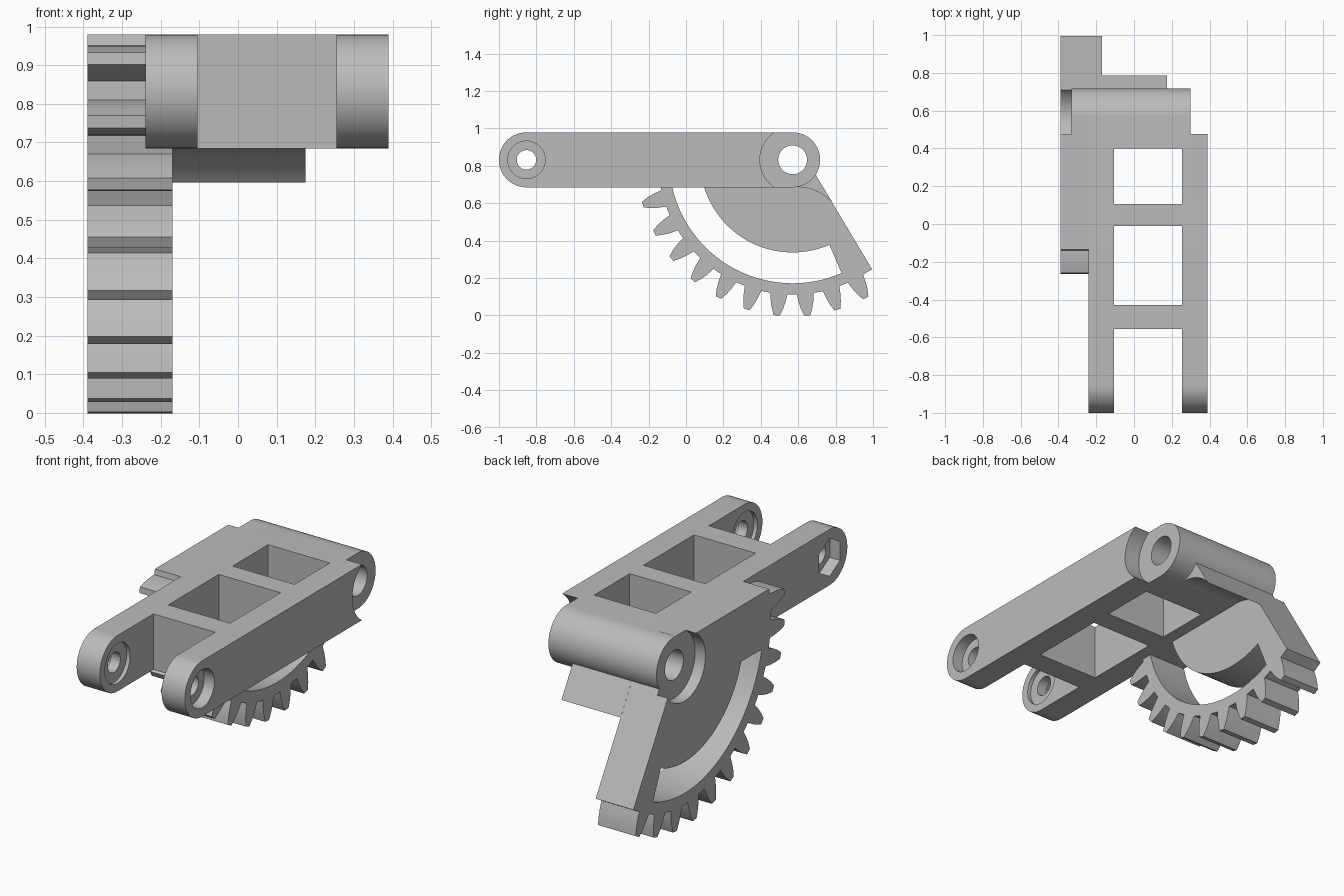
import bpy, bmesh
from math import sin, cos, pi, radians, acos, degrees, asin

default = bpy.data.objects.get("Cube")
if default:
    bpy.data.objects.remove(default, do_unlink=True)

# Key dimensions: pivot hub, pin end, bar half height, gear radii
HUB_Y, PIN_Y, MID_Z, R = 0.57, -0.853, 0.832, 0.147
BOTTOM, TOP = MID_Z - R, MID_Z + R
BORE, CLEAR = 0.077, 0.175
ROOT, TIP = 0.72, 0.836
SLOT_IN, SLOT_OUT = 0.495, 0.66
LEFT_ARM, RIGHT_ARM = (0.255, 0.39), (-0.24, -0.105)

grey = bpy.data.materials.new("light grey plastic")
grey.use_nodes = True
grey.diffuse_color = (0.5, 0.5, 0.5, 1)
grey.node_tree.nodes["Principled BSDF"].inputs["Base Color"].default_value = (0.5, 0.5, 0.5, 1)


def arc(cy, cz, r, a0, a1, n=48):
    """Points on an arc; angles in degrees from +y toward +z."""
    return [(cy + r * cos(radians(a0 + (a1 - a0) * i / n)),
             cz + r * sin(radians(a0 + (a1 - a0) * i / n))) for i in range(n + 1)]


def circle(cy, r, n=64, turn=0):
    return arc(cy, MID_Z, r, turn, turn + 360, n)[:-1]


def polar(r, a):
    """Point around the hub; a is in degrees from straight down toward -y."""
    return (HUB_Y - r * sin(radians(a)), MID_Z - r * cos(radians(a)))


def prism(name, profile, x0, x1):
    """Extrude a y-z profile along x."""
    bm = bmesh.new()
    face = bm.faces.new([bm.verts.new((x0, y, z)) for y, z in profile])
    side = bmesh.ops.extrude_face_region(bm, geom=[face])["geom"]
    moved = [v for v in side if isinstance(v, bmesh.types.BMVert)]
    bmesh.ops.translate(bm, verts=moved, vec=(x1 - x0, 0, 0))
    bmesh.ops.recalc_face_normals(bm, faces=bm.faces)
    mesh = bpy.data.meshes.new(name)
    bm.to_mesh(mesh)
    bm.free()
    mesh.materials.append(grey)
    obj = bpy.data.objects.new(name, mesh)
    bpy.context.collection.objects.link(obj)
    return obj


def cut(obj, profile, x0, x1):
    """Subtract an extruded profile from a part."""
    cutter = prism("cutter", profile, x0, x1)
    cutter.hide_render = True
    mod = obj.modifiers.new("cut", "BOOLEAN")
    mod.operation, mod.solver, mod.object = "DIFFERENCE", "EXACT", cutter
    bpy.context.view_layer.objects.active = obj
    bpy.ops.object.modifier_apply(modifier=mod.name)
    bpy.data.objects.remove(cutter, do_unlink=True)


def box(y0, y1):
    return [(y0, BOTTOM), (y1, BOTTOM), (y1, TOP), (y0, TOP)]


hub_end = arc(HUB_Y, MID_Z, R, -90, 90)
pin_end = arc(PIN_Y, MID_Z, R, 90, 270)
parts = []

# Two long side arms with a pin hole and a shallow washer seat on the inside
for name, (x0, x1), inner in (("left_arm", LEFT_ARM, LEFT_ARM[0]),
                              ("right_arm", RIGHT_ARM, RIGHT_ARM[1])):
    arm = prism(name, hub_end + pin_end, x0, x1)
    cut(arm, circle(HUB_Y, BORE), -1, 1)
    cut(arm, circle(PIN_Y, 0.052), -1, 1)
    cut(arm, circle(PIN_Y, 0.105), inner - 0.02, inner + 0.02)
    parts.append(arm)
left_arm, right_arm = parts

# Bolt head seat, nut seat and clearance around the pivot
cut(left_arm, circle(PIN_Y, 0.1), LEFT_ARM[1] - 0.06, 1)
cut(left_arm, circle(HUB_Y, CLEAR), 0.30, 1)
cut(right_arm, circle(PIN_Y, 0.1, 6, 30), -1, RIGHT_ARM[0] + 0.06)

# Cross bars between the arms
for name, y0, y1 in (("front_cross_bar", -0.555, -0.43), ("middle_cross_bar", -0.01, 0.105)):
    parts.append(prism(name, box(y0, y1), RIGHT_ARM[1], LEFT_ARM[0]))

# Rear block with rounded hub, and the collar on the gear side
rear = prism("rear_hub_block", hub_end + [(0.40, TOP), (0.40, BOTTOM)], RIGHT_ARM[1], LEFT_ARM[0])
collar = prism("hub_collar", circle(HUB_Y, R, 96), -0.33, RIGHT_ARM[0])
for obj in (rear, collar):
    cut(obj, circle(HUB_Y, BORE), -1, 1)
    parts.append(obj)

# Toothed sector: sloped rear edge, teeth, then flat top
PITCH, FIRST, TEETH = 11.25, -27.9, 12
flank = ((ROOT, 0.046), (0.765, 0.039), (0.80, 0.030), (TIP, 0.016))
outline = [(0.5575, TOP), polar(ROOT + 0.003, -36)]
for i in range(TEETH):
    centre = FIRST + PITCH * i
    outline += [polar(r, centre - degrees(w / r)) for r, w in flank]
    outline += [polar(r, centre + degrees(w / r)) for r, w in reversed(flank)]
    if i < TEETH - 1:
        outline.append(polar(ROOT, centre + PITCH / 2))
outline.append(polar(ROOT, 90 + degrees(asin(R / ROOT))))
gear = prism("gear_sector", outline, -0.39, -0.17)

# Curved slot through the sector, closed at the underside of the arms
def sweep(r, a0, a1, n=48):
    return [polar(r, a0 + (a1 - a0) * i / n) for i in range(n + 1)]

end_out, end_in = (degrees(acos(R / r)) for r in (SLOT_OUT, SLOT_IN))
cut(gear, sweep(SLOT_OUT, -23.4, end_out) + sweep(SLOT_IN, end_in, -23.4), -1, 1)
cut(gear, circle(HUB_Y, CLEAR), -1, -0.33)
cut(gear, circle(HUB_Y, BORE), -1, 1)
parts.append(gear)

# Gusset joining the hub to the sector, hollowed underneath
gusset = arc(0.597, 0.44, 0.246, 90, 39.3, 20) + [(0.689, 0.76), (0.60, 0.74)]
parts.append(prism("hub_gusset", gusset, -0.17, 0.175))

# Smooth round surfaces, keep edges sharp
bpy.ops.object.select_all(action="DESELECT")
for obj in parts:
    obj.select_set(True)
bpy.context.view_layer.objects.active = gear
bpy.ops.object.shade_smooth_by_angle(angle=radians(20))
